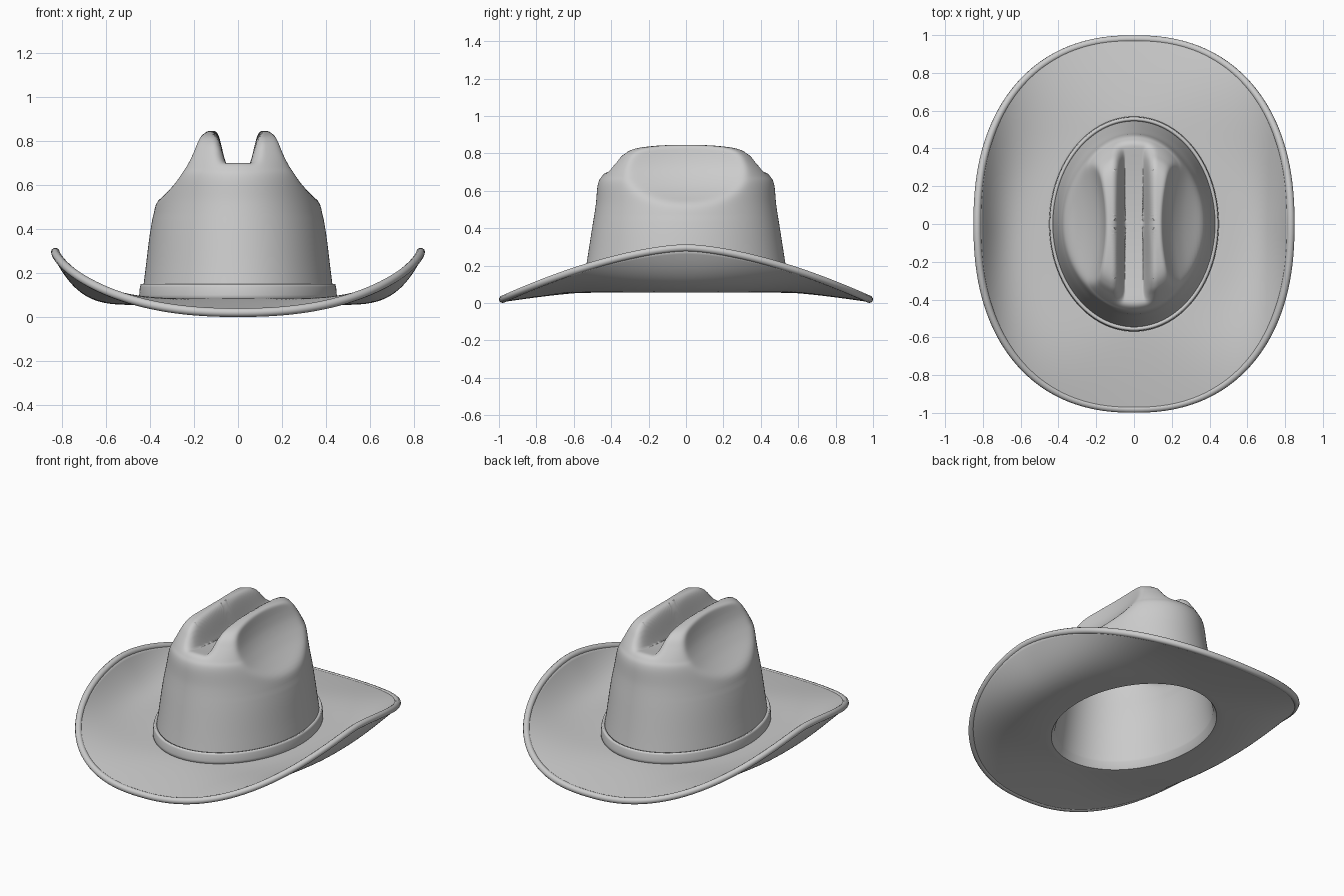
import bpy, bmesh, math

if "Cube" in bpy.data.objects:
    bpy.data.objects.remove(bpy.data.objects["Cube"])

SEG = 192


def finish(name, rings, thickness, cyclic=True):
    """Skin a stack of rings into a smooth solid shell."""
    bm = bmesh.new()
    vs = [[bm.verts.new(p) for p in r] for r in rings]
    for a, b in zip(vs, vs[1:]):
        for i in range(SEG):
            j = (i + 1) % SEG
            bm.faces.new((a[i], a[j], b[j], b[i]))
    bmesh.ops.remove_doubles(bm, verts=bm.verts, dist=1e-5)
    me = bpy.data.meshes.new(name)
    bm.to_mesh(me)
    bm.free()
    ob = bpy.data.objects.new(name, me)
    bpy.context.collection.objects.link(ob)
    mod = ob.modifiers.new("thickness", 'SOLIDIFY')
    mod.thickness = thickness
    mod.offset = 0
    bpy.context.view_layer.objects.active = ob
    ob.select_set(True)
    bpy.ops.object.shade_smooth_by_angle(angle=math.radians(50))
    ob.select_set(False)
    return ob


def oval(i, a, b, n=2.0):
    t = 2 * math.pi * i / SEG
    c, s = math.cos(t), math.sin(t)
    return (a * math.copysign(abs(c) ** (2 / n), c),
            b * math.copysign(abs(s) ** (2 / n), s))


def spline(pts, steps):
    """Catmull-Rom through the control points."""
    p = [pts[0]] + pts + [pts[-1]]
    out = []
    for k in range(1, len(p) - 2):
        for s in range(steps):
            t = s / steps
            out.append([0.5 * (2 * b + (c - a) * t + (2 * a - 5 * b + 4 * c - d) * t * t
                               + (3 * b - a - 3 * c + d) * t ** 3)
                        for a, b, c, d in zip(p[k - 1], p[k], p[k + 1], p[k + 2])])
    return out + [list(pts[-1])]


def lerp_table(tab, x):
    if x <= tab[0][0]:
        return tab[0][1]
    for (x0, y0), (x1, y1) in zip(tab, tab[1:]):
        if x <= x1:
            return y0 + (y1 - y0) * (x - x0) / (x1 - x0)
    return tab[-1][1]


# side dents: half width of the crown against height
DENT = [(r[0], r[1]) for r in spline(
    [(.48, .45), (.53, .345), (.59, .265), (.65, .21), (.71, .172), (.77, .15), (.84, .135)], 6)]


def crease(x, y, z):
    """Press the two side dents and the centre groove into the crown."""
    if z > .45:
        d = lerp_table(DENT, z) + .4 * y * y
        ax = abs(x)
        if ax > .02:
            m = .5 * (ax + d - math.sqrt((ax - d) ** 2 + .022 ** 2))
            x = math.copysign(m, x)
    w = min(1, max(0, (.112 - abs(x)) / .06))
    w = w * w * (3 - 2 * w)
    floor = .65 + .22 * y * y
    h = z - floor
    z -= w * .5 * (h + math.sqrt(h * h + .015 ** 2)) if z > .5 else 0
    return x, y, z


# brim, from the outer edge inwards
def edge(i):
    x, y = oval(i, .83, .98, 2.3)
    return x, y, .02 + .275 * (1 - abs(y / .98) ** 1.6)


rings = []
for k in range(32):
    t = 1 - k / 31
    ring = []
    for i in range(SEG):
        ex, ey, ez = edge(i)
        ix, iy = oval(i, .435, .55)
        side = (ez - .02) / .275
        g = t ** (1.3 + 2.5 * side)
        ring.append((ix + (ex - ix) * t, iy + (ey - iy) * t, .07 + (ez - .07) * g))
    rings.append(ring)

# crown: half width, half depth, height
profile = [(.42, .535, .10), (.405, .515, .22), (.385, .49, .38), (.36, .468, .52),
           (.342, .457, .63), (.33, .435, .675), (.325, .385, .74), (.31, .345, .785),
           (.28, .29, .812), (.21, .19, .826), (.12, .09, .831), (0, 0, .832)]
for a, b, z in spline(profile, 9):
    rings.append([crease(*oval(i, a, b), z) for i in range(SEG)])
finish("hat_body", rings, .03)

# hat band
band = [(.441, .561, .075), (.441, .561, .10), (.438, .557, .135), (.434, .552, .148)]
finish("hat_band", [[(*oval(i, a, b), z) for i in range(SEG)] for a, b, z in band], .016)

# rounded rim bound around the brim edge
cu = bpy.data.curves.new("brim_edge", 'CURVE')
cu.dimensions = '3D'
cu.bevel_depth = .02
cu.bevel_resolution = 3
sp = cu.splines.new('POLY')
sp.points.add(SEG - 1)
sp.use_cyclic_u = True
sp.use_smooth = True
for i in range(SEG):
    sp.points[i].co = (*edge(i), 1)
rim = bpy.data.objects.new("brim_edge", cu)
bpy.context.collection.objects.link(rim)
